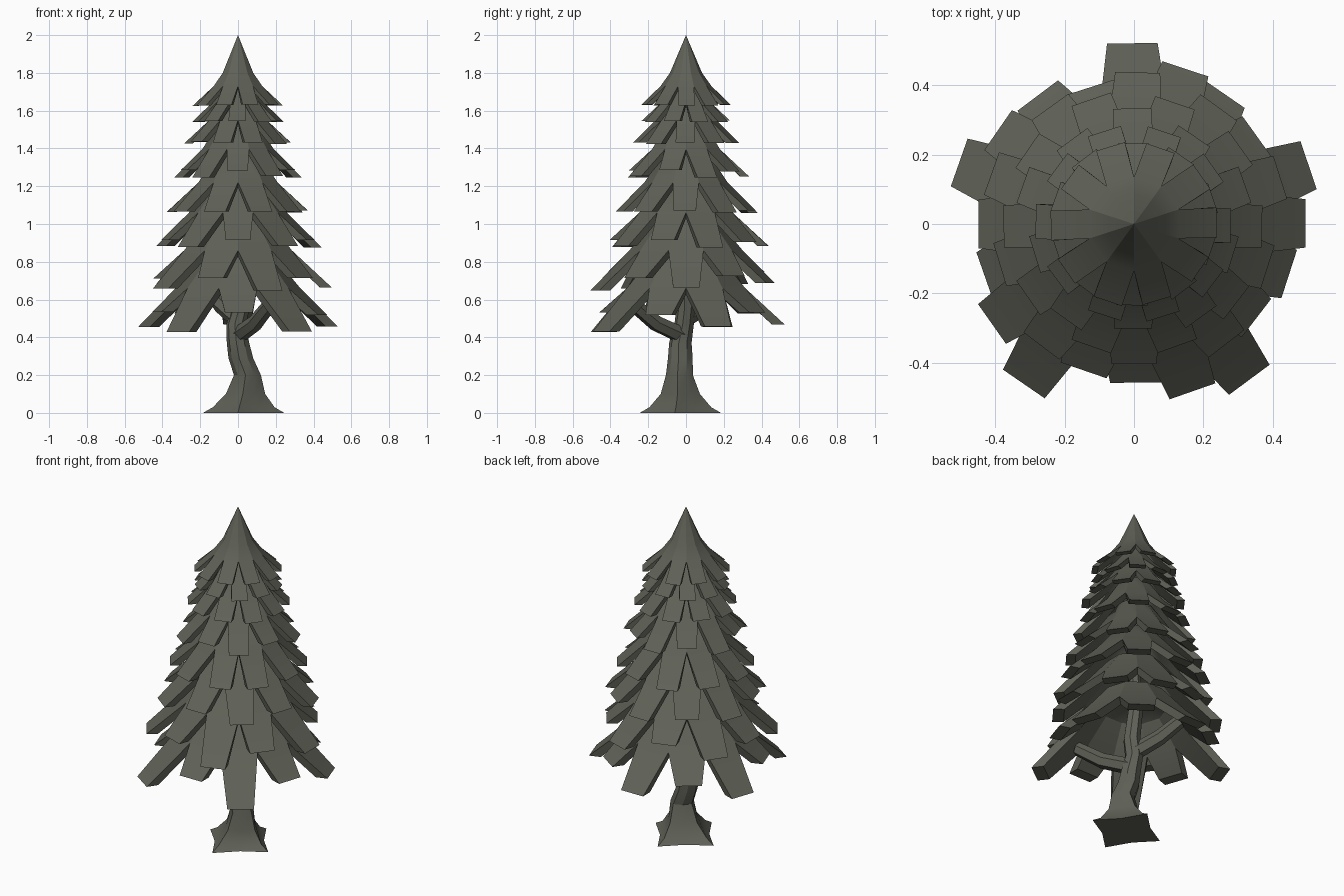
import bpy
import bmesh
import random
from math import cos, sin, pi, radians
from mathutils import Vector

random.seed(4)
if "Cube" in bpy.data.objects:
    bpy.data.objects.remove(bpy.data.objects["Cube"], do_unlink=True)

# One colour for the whole tree
mat = bpy.data.materials.new("dark olive grey")
mat.use_nodes = True
color = (0.115, 0.12, 0.095, 1)
mat.diffuse_color = color
mat.node_tree.nodes["Principled BSDF"].inputs["Base Color"].default_value = color


def finish(name, bm):
    bmesh.ops.recalc_face_normals(bm, faces=bm.faces)
    mesh = bpy.data.meshes.new(name)
    bm.to_mesh(mesh)
    bm.free()
    obj = bpy.data.objects.new(name, mesh)
    bpy.context.collection.objects.link(obj)
    mesh.materials.append(mat)
    bpy.ops.object.select_all(action='DESELECT')
    obj.select_set(True)
    bpy.context.view_layer.objects.active = obj
    bpy.ops.object.shade_smooth_by_angle(angle=radians(25))


def polar(r, a, z):
    return Vector((r * cos(a), r * sin(a), z))


COUNT = 10
STEP = 2 * pi / COUNT


def foliage_tier(name, start, top, rings, tips, half_width, depth):
    """Skirt of plank-like boughs whose ends are cut level with the ground."""
    notch_r, notch_z = rings[-1]
    boughs = []
    for k in range(COUNT):
        r = tips[k % len(tips)] + random.uniform(-0.006, 0.006)
        # Boughs slope down at about 45 degrees from the notches
        boughs.append((r, notch_z - (r - notch_r), start + k * STEP + random.uniform(-0.03, 0.03)))
    bm = bmesh.new()
    ends = []
    for lower in (0, depth):
        apex = bm.verts.new((0, 0, top - lower))
        loops = []
        for i, (r, z) in enumerate(rings):
            # The underside sinks near the axis and moves inward at the notches
            inward = lower * 0.5 * i
            loops.append([bm.verts.new(polar(r - inward, start + (k - 0.5) * STEP,
                                             z - lower + inward)) for k in range(COUNT)])
        edge = []
        for k, (r, z, a) in enumerate(boughs):
            n = (k + 1) % COUNT
            bm.faces.new((apex, loops[0][k], loops[0][n]))
            bm.faces.new((loops[0][k], loops[1][k], loops[1][n], loops[0][n]))
            side = Vector((-sin(a), cos(a), 0)) * half_width
            base = polar(r - lower, a, z)
            lo, hi = bm.verts.new(base - side), bm.verts.new(base + side)
            bm.faces.new((loops[1][k], lo, hi, loops[1][n]))
            edge += [loops[1][k], lo, hi]
        ends.append(edge)
    # Close the rim between the upper and lower skins
    upper, under = ends
    for k in range(len(upper)):
        n = (k + 1) % len(upper)
        bm.faces.new((upper[k], under[k], under[n], upper[n]))
    finish(name, bm)


# Foliage from the crown down: axis height, rings, bough radii, half width
tiers = [
    (2.0, [(0.085, 1.80), (0.135, 1.73)], [0.235], 0.043),
    (1.82, [(0.06, 1.74), (0.13, 1.65)], [0.235], 0.045),
    (1.74, [(0.07, 1.68), (0.16, 1.55)], [0.28], 0.05),
    (1.62, [(0.09, 1.55), (0.19, 1.395)], [0.335, 0.305], 0.055),
    (1.48, [(0.10, 1.40), (0.22, 1.22)], [0.375], 0.06),
    (1.30, [(0.12, 1.23), (0.26, 1.06)], [0.44, 0.41], 0.065),
    (1.10, [(0.15, 1.04), (0.30, 0.86)],
     [0.475, 0.42, 0.48, 0.445, 0.507, 0.45, 0.515, 0.45, 0.49, 0.43], 0.07),
    (0.92, [(0.18, 0.84), (0.33, 0.66)],
     [0.517, 0.46, 0.535, 0.46, 0.556, 0.46, 0.556, 0.467, 0.53, 0.46], 0.073),
]
for i, (top, rings, tips, width) in enumerate(tiers):
    start = pi / 2 if i % 2 else pi / 2 - STEP / 2
    foliage_tier(f"foliage_tier_{i + 1}", start, top, rings, tips, width, 0.032 + 0.005 * i)


def loft(name, rings):
    bm = bmesh.new()
    loops = [[bm.verts.new(p) for p in ring] for ring in rings]
    for a, b in zip(loops, loops[1:]):
        for k in range(len(a)):
            n = (k + 1) % len(a)
            bm.faces.new((a[k], a[n], b[n], b[k]))
    bm.faces.new(loops[0][::-1])
    bm.faces.new(loops[-1])
    finish(name, bm)


# Crooked trunk flaring into four pointed roots: x, y, z, root radius, valley radius
trunk = [
    (0.03, -0.03, 0.0, 0.217, 0.135),
    (0.03, -0.03, 0.03, 0.165, 0.11),
    (0.04, -0.03, 0.10, 0.105, 0.08),
    (0.05, -0.035, 0.20, 0.072, 0.064),
    (0.015, -0.03, 0.29, 0.066, 0.06),
    (0.0, -0.03, 0.37, 0.06, 0.057),
    (-0.01, -0.01, 0.47, 0.052, 0.05),
    (0.015, 0.0, 0.56, 0.05, 0.047),
    (-0.01, 0.0, 0.75, 0.045, 0.042),
    (0.0, 0.0, 1.1, 0.03, 0.03),
]
loft("trunk", [[Vector((x, y, 0)) + polar(valley if k % 2 else root, k * pi / 4 - 0.14, z)
                for k in range(8)] for x, y, z, root, valley in trunk])


# Two bare branches under the foliage
def branch(name, points, radii):
    axis = (points[-1] - points[0]).normalized()
    u = axis.cross(Vector((0, 0, 1))).normalized()
    v = axis.cross(u)
    loft(name, [[p + (u * cos(k * pi / 3) + v * sin(k * pi / 3)) * r for k in range(6)]
                for p, r in zip(points, radii)])


branches = {
    "branch_front_left": [(0.0, -0.02, 0.41), (0.09, -0.16, 0.475), (0.17, -0.28, 0.575)],
    "branch_back_right": [(-0.01, 0.0, 0.50), (-0.09, 0.11, 0.57), (-0.16, 0.20, 0.66)],
}
for name, points in branches.items():
    branch(name, [Vector(p) for p in points], (0.046, 0.043, 0.038))
